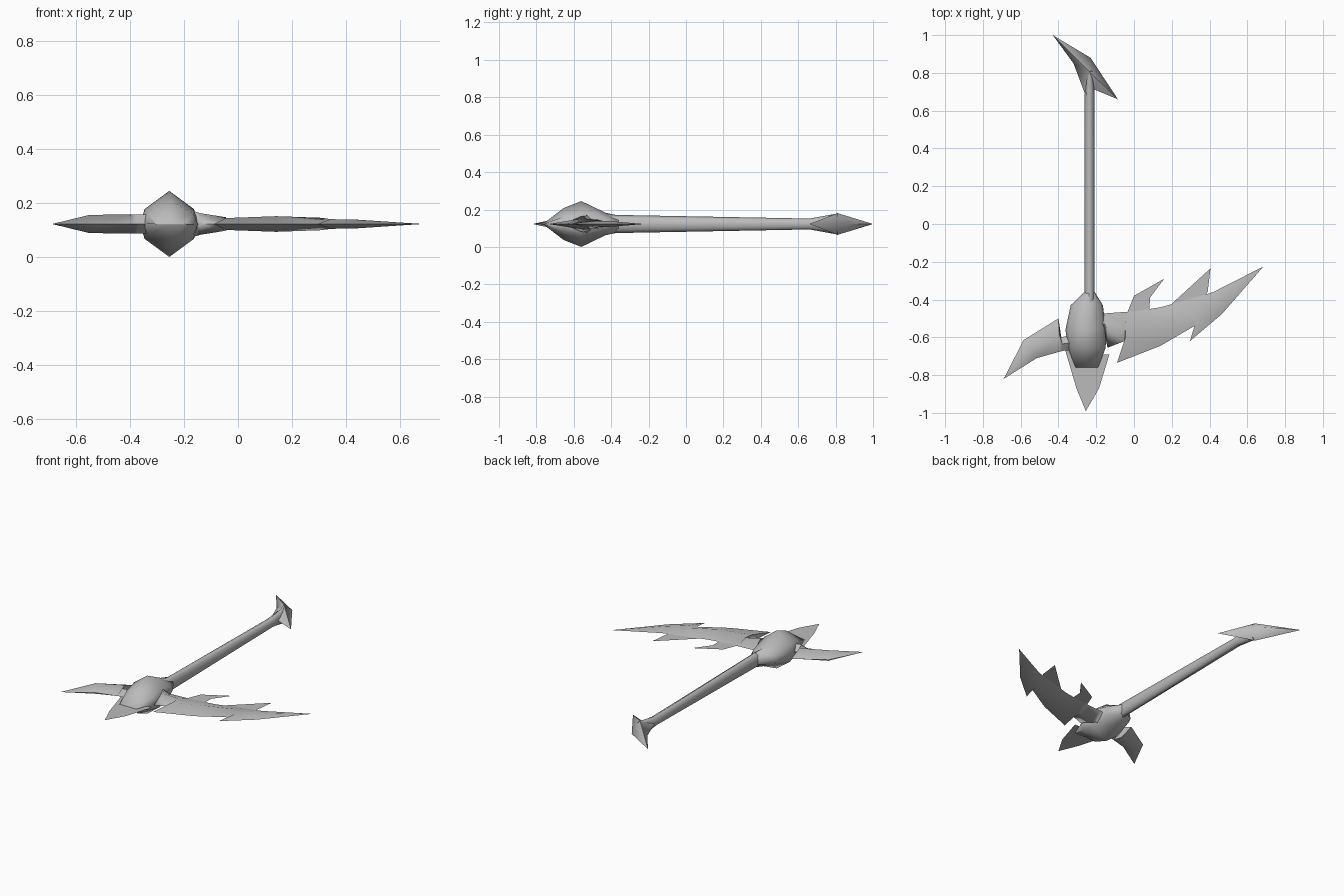
import bpy, bmesh, math

if "Cube" in bpy.data.objects:
    bpy.data.objects.remove(bpy.data.objects["Cube"], do_unlink=True)

MID = 0.1225      # height of the flat plane the weapon lies in
AXIS = -0.24      # x of the handle

steel = bpy.data.materials.new("plain grey steel")
steel.use_nodes = True
steel.diffuse_color = (0.5, 0.5, 0.5, 1)
steel.node_tree.nodes["Principled BSDF"].inputs["Base Color"].default_value = (0.5, 0.5, 0.5, 1)


def finish(name, bm):
    bmesh.ops.remove_doubles(bm, verts=bm.verts, dist=1e-5)
    bmesh.ops.recalc_face_normals(bm, faces=bm.faces)
    mesh = bpy.data.meshes.new(name)
    bm.to_mesh(mesh)
    bm.free()
    mesh.materials.append(steel)
    obj = bpy.data.objects.new(name, mesh)
    bpy.context.collection.objects.link(obj)
    bpy.ops.object.select_all(action="DESELECT")
    obj.select_set(True)
    bpy.context.view_layer.objects.active = obj
    bpy.ops.object.shade_smooth_by_angle(angle=math.radians(80))


def loft(name, rings):
    """Skin a list of equal-sized closed rings and cap the ends."""
    bm = bmesh.new()
    loops = [[bm.verts.new(p) for p in ring] for ring in rings]
    n = len(loops[0])
    for a, b in zip(loops, loops[1:]):
        for i in range(n):
            j = (i + 1) % n
            bm.faces.new((a[i], a[j], b[j], b[i]))
    bm.faces.new(loops[0])
    bm.faces.new(loops[-1])
    bmesh.ops.dissolve_degenerate(bm, edges=bm.edges, dist=1e-5)
    finish(name, bm)


def blade(name, ribs):
    """Each rib: back edge x, y, front edge x, y, ridge half height."""
    loft(name, [[(ax, ay, MID), ((ax + bx) / 2, (ay + by) / 2, MID + h),
                 (bx, by, MID), ((ax + bx) / 2, (ay + by) / 2, MID - h)]
                for ax, ay, bx, by, h in ribs])


def flat_spikes(name, outline):
    bm = bmesh.new()
    bm.faces.new([bm.verts.new((x, y, MID)) for x, y in outline])
    bmesh.ops.triangulate(bm, faces=bm.faces)
    finish(name, bm)


# Handle, flaring in height where it enters the pommel
def oval(y, w, h, sides=8):
    angles = [2 * math.pi * i / sides for i in range(sides)]
    return [(AXIS + 0.005 + w * math.cos(a), y, MID + h * math.sin(a)) for a in angles]

loft("handle", [oval(-0.45, 0.027, 0.05), oval(0.66, 0.027, 0.029), oval(0.81, 0.02, 0.056)])

# Pommel: pointed rim with a raised peak on both sides
bm = bmesh.new()
rim = [bm.verts.new((x, y, MID)) for x, y in
       [(-0.43, 1.0), (-0.23, 0.88), (-0.085, 0.66), (-0.205, 0.71), (-0.26, 0.69), (-0.32, 0.85)]]
for side in (1, -1):
    peak = bm.verts.new((-0.24, 0.81, MID + side * 0.058))
    for i, v in enumerate(rim):
        bm.faces.new((v, rim[(i + 1) % len(rim)], peak))
finish("pommel", bm)


# Head: faceted bulge
def facet(y, cx, w, h):
    half = [(1, 0), (0.85, 0.45), (0, 1), (-0.85, 0.45)]
    return [(cx + s * w * u, y, MID + s * h * v) for s in (1, -1) for u, v in half]

loft("head", [facet(-0.36, -0.235, 0.027, 0.045), facet(-0.43, -0.25, 0.085, 0.06),
              facet(-0.56, -0.255, 0.108, 0.1225), facet(-0.655, -0.25, 0.1, 0.085),
              facet(-0.76, -0.25, 0.06, 0.004)])

# Long barbed blade
blade("long_blade", [
    (-0.24, -0.47, -0.24, -0.60, 0.06),
    (-0.155, -0.475, -0.155, -0.585, 0.045),
    (-0.14, -0.472, -0.14, -0.655, 0.04),
    (-0.04, -0.465, -0.05, -0.62, 0.025),
    (0.0, -0.463, -0.09, -0.735, 0.022),
    (0.145, -0.44, 0.14, -0.645, 0.029),
    (0.30, -0.395, 0.32, -0.54, 0.023),
    (0.39, -0.37, 0.296, -0.62, 0.018),
    (0.42, -0.36, 0.466, -0.476, 0.016),
    (0.685, -0.225, 0.685, -0.225, 0)])

# Short hooked blade
blade("short_blade", [
    (-0.30, -0.58, -0.30, -0.665, 0.035),
    (-0.388, -0.60, -0.37, -0.67, 0.035),
    (-0.40, -0.50, -0.39, -0.675, 0.035),
    (-0.585, -0.615, -0.515, -0.71, 0.034),
    (-0.69, -0.82, -0.69, -0.82, 0)])

# Thin flat spikes
flat_spikes("front_spikes", [
    (-0.385, -0.60), (-0.34, -0.75), (-0.305, -0.87), (-0.28, -0.75), (-0.255, -0.99),
    (-0.21, -0.72), (-0.185, -0.87), (-0.13, -0.69), (-0.165, -0.69), (-0.155, -0.58)])
flat_spikes("inner_back_spike", [
    (-0.04, -0.48), (0.0, -0.38), (0.16, -0.29), (0.085, -0.39), (0.08, -0.48)])
flat_spikes("outer_back_spike", [
    (0.17, -0.45), (0.35, -0.285), (0.405, -0.235), (0.39, -0.36), (0.37, -0.39)])
